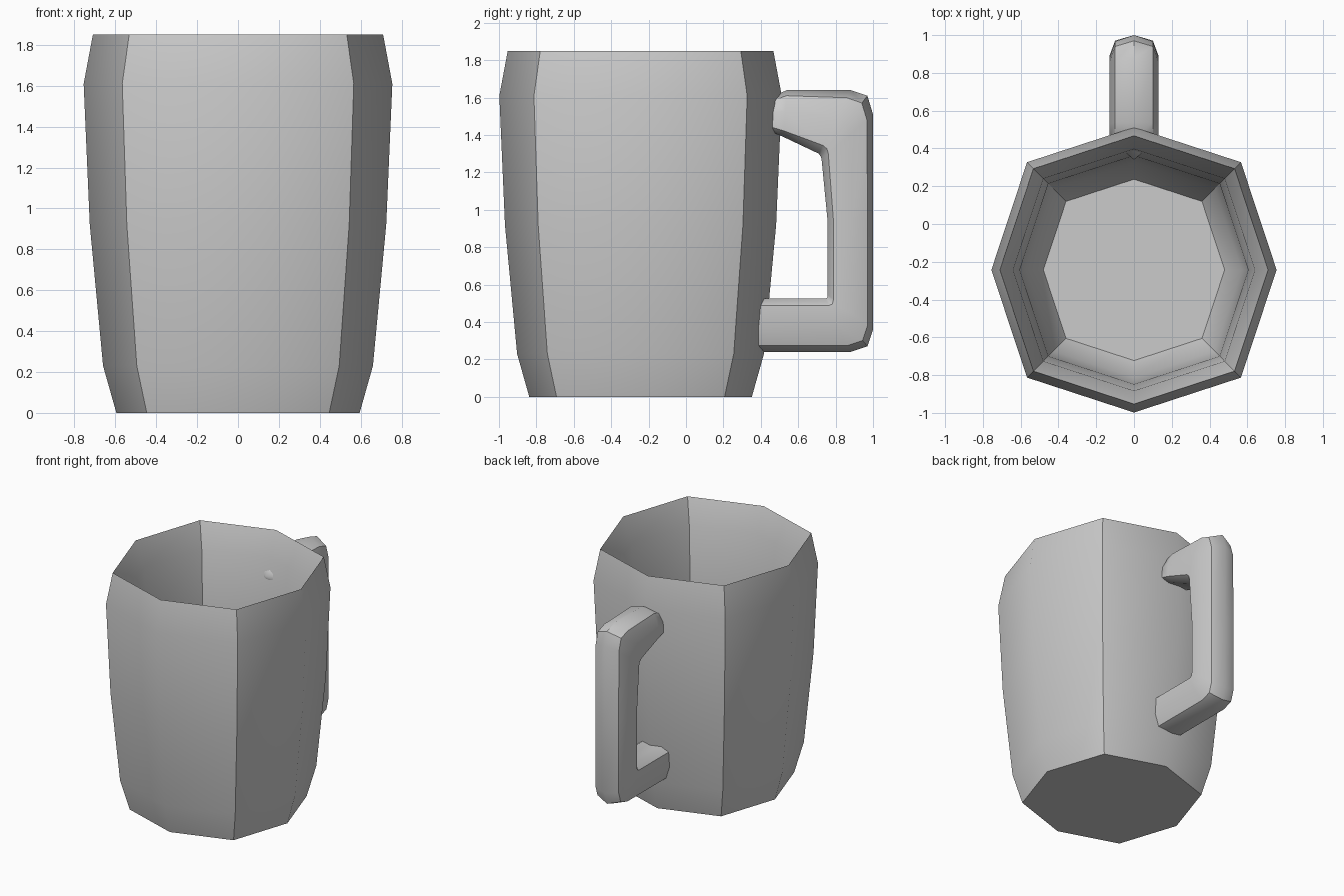
import bpy, bmesh, math

if "Cube" in bpy.data.objects:
    bpy.data.objects.remove(bpy.data.objects["Cube"])


def loft(name, rings, cap_start=None, cap_end=None, angle=45):
    """Skin closed rings of equal size; caps are 'face', a tip point or None."""
    bm = bmesh.new()
    loops = [[bm.verts.new(p) for p in ring] for ring in rings]
    n = len(loops[0])
    for a, b in zip(loops, loops[1:]):
        for i in range(n):
            j = (i + 1) % n
            bm.faces.new((a[i], a[j], b[j], b[i]))
    for cap, loop in ((cap_start, loops[0]), (cap_end, loops[-1])):
        if cap == 'face':
            bm.faces.new(loop)
        elif cap:
            tip = bm.verts.new(cap)
            for i in range(n):
                bm.faces.new((loop[i], loop[(i + 1) % n], tip))
    bmesh.ops.recalc_face_normals(bm, faces=bm.faces)
    mesh = bpy.data.meshes.new(name)
    bm.to_mesh(mesh)
    bm.free()
    obj = bpy.data.objects.new(name, mesh)
    bpy.context.collection.objects.link(obj)
    bpy.ops.object.select_all(action='DESELECT')
    obj.select_set(True)
    bpy.context.view_layer.objects.active = obj
    bpy.ops.object.shade_smooth_by_angle(angle=math.radians(angle))
    return obj


def octagon(r, z):
    """Slightly squared eight-sided ring around the cup axis."""
    corners = [(1, 0), (.75, .755), (0, 1), (-.75, .755),
               (-1, 0), (-.75, -.755), (0, -1), (.75, -.755)]
    return [(x * r, y * r - .243, z) for x, y in corners]


# Cup: outer wall up to a knife-edge rim, then down the inside to the floor
profile = [(.595, 0), (.66, .23), (.725, .92), (.755, 1.61), (.71, 1.85),
           (.64, 1.66), (.605, 1.2), (.57, .3), (.48, .16)]
loft("cup_body", [octagon(r, z) for r, z in profile], 'face', 'face')

# Handle: cross-section as (side offset, fraction from outer to inner edge)
half = [(.10, .12), (.13, .45), (.13, .87), (.08, 1)]
section = [(0, 0)] + half + [(-x, t) for x, t in reversed(half)]

# Handle path: outer and inner edge points in the y-z plane
path = [((.45, 1.60), (.45, 1.42)), ((.54, 1.64), (.52, 1.39)),
        ((.88, 1.64), (.71, 1.30)), ((.97, 1.61), (.72, 1.285)),
        ((1.0, 1.51), (.725, 1.27)), ((1.0, .94), (.757, .94)),
        ((1.0, .36), (.757, .545)), ((.97, .27), (.755, .53)),
        ((.88, .24), (.745, .525)), ((.37, .24), (.37, .525))]
rings = [[(x, oy + (iy - oy) * t, oz + (iz - oz) * t) for x, t in section]
         for (oy, oz), (iy, iz) in path]
loft("handle", rings, (0, .34, 1.54), 'face')
